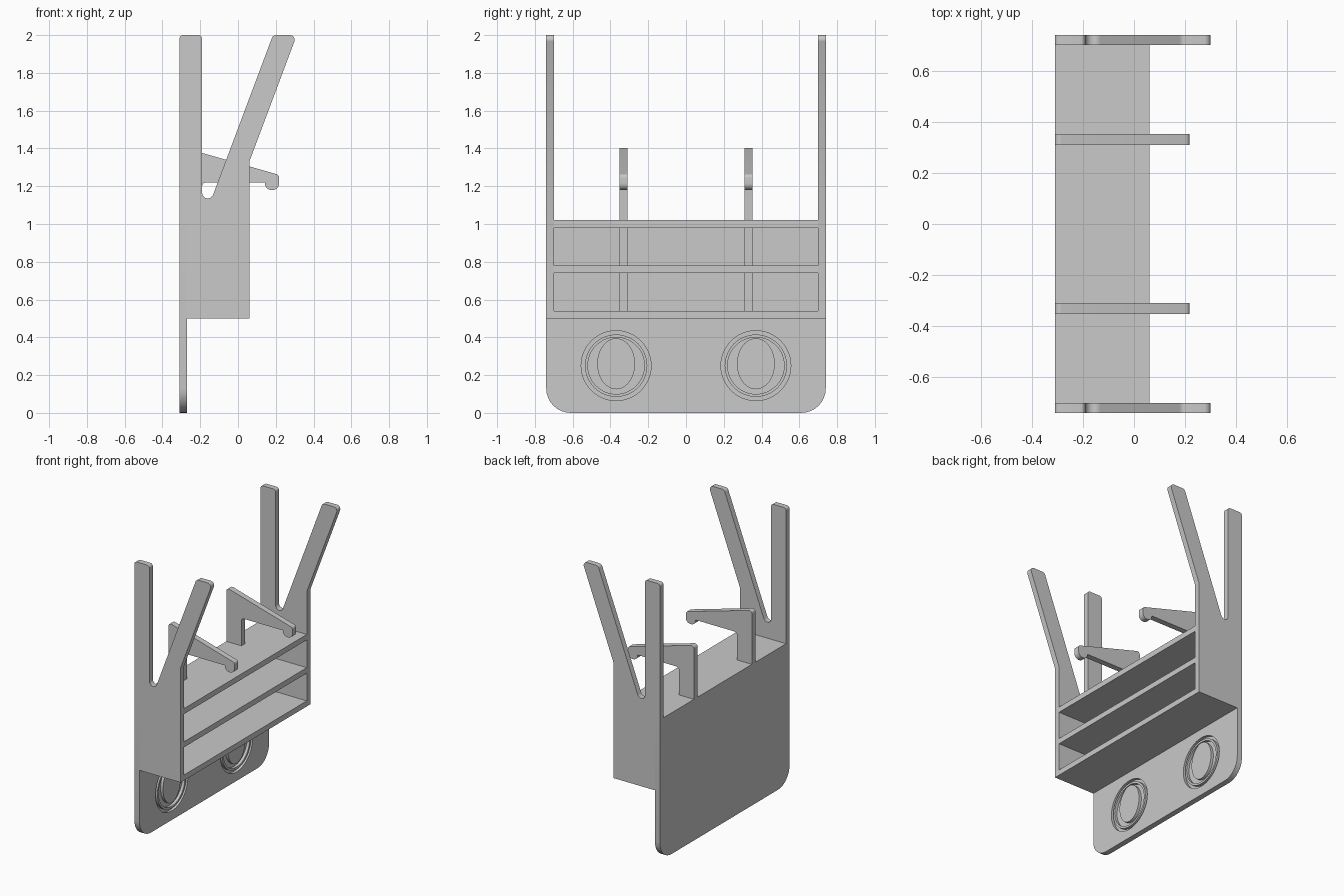
import bpy, bmesh, math
from mathutils import Vector

cube = bpy.data.objects.get("Cube")
if cube:
    bpy.data.objects.remove(cube, do_unlink=True)

GREY = (0.585, 0.585, 0.585, 1.0)
mat = bpy.data.materials.new("plain grey")
mat.use_nodes = True
mat.diffuse_color = GREY
mat.node_tree.nodes["Principled BSDF"].inputs["Base Color"].default_value = GREY

# Main dimensions
BACK, INNER, FRONT = -0.31, -0.27, 0.06    # depth along x
HALF, WALL = 0.74, 0.04                    # half width, board thickness
BASE, TOP = 0.5, 1.02                      # shelf box heights
POST = -0.19                               # front edge of upright posts


def rounded(corners, steps=8):
    """Turn (a, b, radius) corners into an outline with round fillets."""
    out = []
    for i, (a, b, r) in enumerate(corners):
        p = Vector((a, b, 0))
        if r == 0:
            out.append(p)
            continue
        u = (Vector((*corners[i - 1][:2], 0)) - p).normalized()
        v = (Vector((*corners[(i + 1) % len(corners)][:2], 0)) - p).normalized()
        half = u.angle(v) / 2
        centre = p + (u + v).normalized() * (r / math.sin(half))
        start = (p + u * (r / math.tan(half)) - centre).normalized()
        end = (p + v * (r / math.tan(half)) - centre).normalized()
        out += [centre + start.slerp(end, k / steps) * r for k in range(steps + 1)]
    return out


def extrude(name, outline, lo, hi, axis):
    """Extrude an outline (x,z along 'y', or y,z along 'x') from lo to hi."""
    bm = bmesh.new()
    if axis == "y":
        verts = [bm.verts.new((p.x, lo, p.y)) for p in outline]
        move = Vector((0, hi - lo, 0))
    else:
        verts = [bm.verts.new((lo, p.x, p.y)) for p in outline]
        move = Vector((hi - lo, 0, 0))
    face = bm.faces.new(verts)
    ext = bmesh.ops.extrude_face_region(bm, geom=[face], use_keep_orig=True)
    bmesh.ops.translate(bm, vec=move,
                        verts=[g for g in ext["geom"] if isinstance(g, bmesh.types.BMVert)])
    bmesh.ops.recalc_face_normals(bm, faces=bm.faces)
    mesh = bpy.data.meshes.new(name)
    bm.to_mesh(mesh)
    bm.free()
    mesh.materials.append(mat)
    obj = bpy.data.objects.new(name, mesh)
    bpy.context.collection.objects.link(obj)
    return obj


def ellipse(cy, cz, ry, rz, n=48):
    return [Vector((cy + ry * math.cos(t), cz + rz * math.sin(t), 0))
            for t in (2 * math.pi * k / n for k in range(n))]


def activate(obj):
    bpy.ops.object.select_all(action="DESELECT")
    obj.select_set(True)
    bpy.context.view_layer.objects.active = obj


def cut(obj, cutter):
    mod = obj.modifiers.new("cut", "BOOLEAN")
    mod.operation, mod.solver, mod.object = "DIFFERENCE", "EXACT", cutter
    activate(obj)
    bpy.ops.object.modifier_apply(modifier=mod.name)
    bpy.data.objects.remove(cutter, do_unlink=True)


parts = []

# Back panel with rounded lower corners
panel = extrude("back_panel", rounded([(-HALF, 0, 0.13), (HALF, 0, 0.13),
                                       (HALF, TOP, 0), (-HALF, TOP, 0)]), BACK, INNER, "x")
parts.append(panel)

# Round recessed medallions with a plain ring and boss
for side, cy in (("right", -0.37), ("left", 0.37)):
    cut(panel, extrude("recess_cutter", ellipse(cy, 0.25, 0.185, 0.185),
                       INNER - 0.02, INNER + 0.02, "x"))
    ring = extrude(side + "_medallion_ring", ellipse(cy, 0.25, 0.165, 0.165),
                   INNER - 0.025, INNER, "x")
    cut(ring, extrude("ring_cutter", ellipse(cy, 0.25, 0.15, 0.15), BACK, FRONT, "x"))
    boss = extrude(side + "_medallion_boss", ellipse(cy, 0.26, 0.1, 0.135),
                   INNER - 0.025, INNER, "x")
    parts += [ring, boss]

# Three shelf boards
for i, name in enumerate(("bottom_board", "middle_board", "top_board")):
    z = BASE + i * 0.24
    parts.append(extrude(name, rounded([(INNER, z, 0), (FRONT, z, 0), (FRONT, z + WALL, 0),
                                        (INNER, z + WALL, 0)]), -HALF + WALL, HALF - WALL, "y"))

# Side plates: upright post and slanted arm with a rounded slot between
side_outline = rounded([(INNER, BASE, 0), (FRONT, BASE, 0), (FRONT, 1.33, 0),
                        (0.311, 2, 0.025), (0.185, 2, 0.025), (POST, 1.0, 0.03),
                        (POST, 2, 0.02), (BACK, 2, 0.02), (BACK, TOP, 0), (INNER, TOP, 0)])
# Hooks: post running down through the shelves, sloping arm with a round tip
hook_outline = rounded([(INNER, BASE + 0.02, 0), (POST, BASE + 0.02, 0), (POST, 1.22, 0.02),
                        (0.142, 1.22, 0), (0.142, 1.18, 0.035), (0.218, 1.18, 0.035),
                        (0.218, 1.26, 0.02), (BACK, 1.41, 0.02), (BACK, TOP, 0), (INNER, TOP, 0)])
for side, s in (("right", -1), ("left", 1)):
    parts.append(extrude(side + "_side_plate", side_outline, s * (HALF - WALL), s * HALF, "y"))
    parts.append(extrude(side + "_hook", hook_outline, s * 0.31, s * 0.352, "y"))

# Smooth the fillets, keep the edges sharp
for obj in parts:
    activate(obj)
    bpy.ops.object.shade_smooth_by_angle(angle=math.radians(30))
